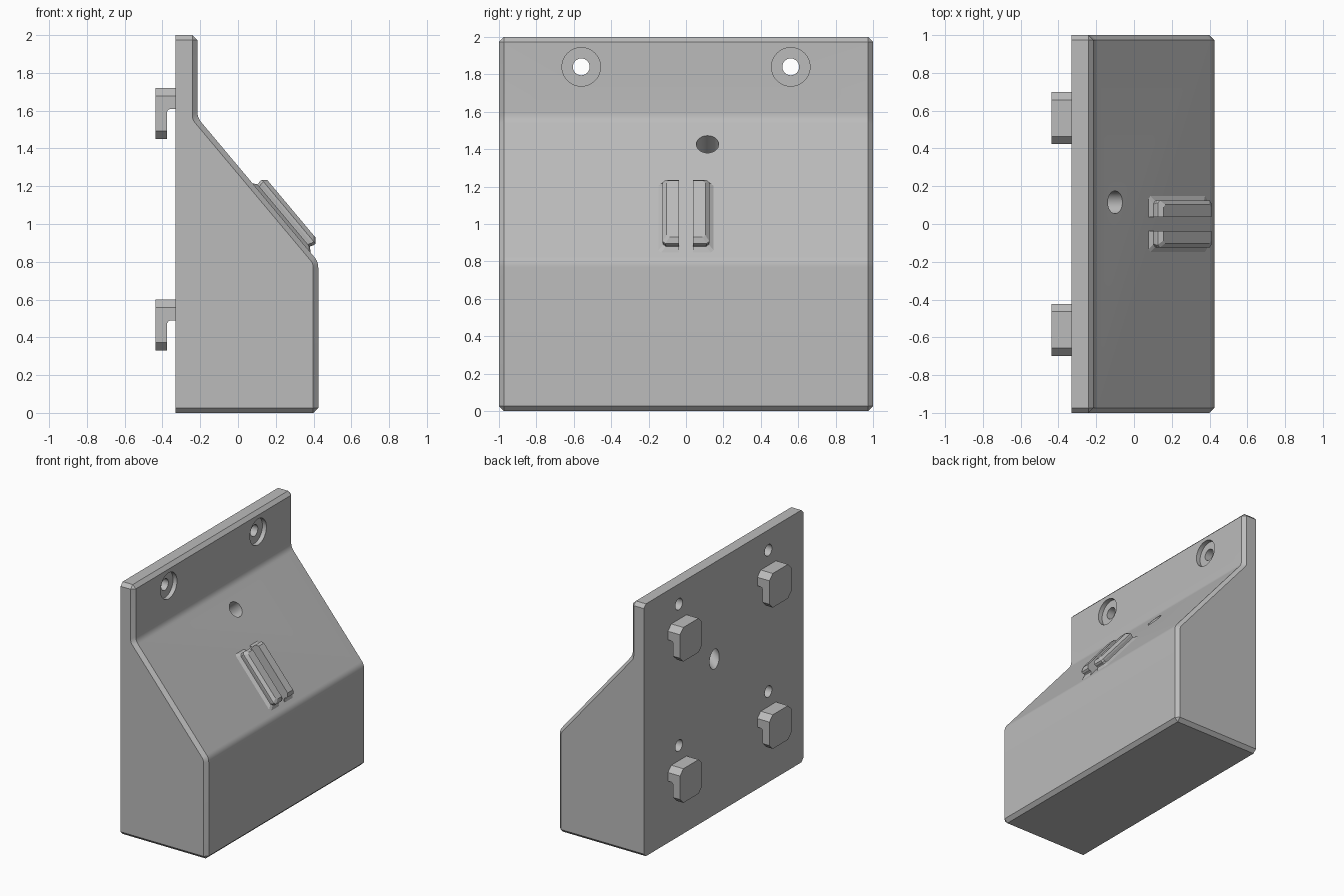
import bpy, bmesh, math
from mathutils import Vector, Matrix

cube = bpy.data.objects.get("Cube")
if cube:
    bpy.data.objects.remove(cube, do_unlink=True)

grey = bpy.data.materials.new("plain grey")
grey.use_nodes = True
COLOUR = (0.5, 0.5, 0.5, 1)
grey.diffuse_color = COLOUR
grey.node_tree.nodes["Principled BSDF"].inputs["Base Color"].default_value = COLOUR

BACK, FRONT, LIP, C = -0.33, 0.425, -0.215, 0.027
TILT = math.radians(50)
DOWN = Vector((math.cos(TILT), 0, -math.sin(TILT)))   # down the slope
OUT = Vector((math.sin(TILT), 0, math.cos(TILT)))     # away from the slope
SLOPE_TOP = Vector((-0.193, 0, 1.537))


def loft(name, rings):
    """Skin a list of equal point rings and close both ends."""
    bm = bmesh.new()
    loops = [[bm.verts.new(p) for p in ring] for ring in rings]
    n = len(loops[0])
    for a, b in zip(loops, loops[1:]):
        for i in range(n):
            j = (i + 1) % n
            bm.faces.new((a[i], a[j], b[j], b[i]))
    bm.faces.new(loops[0])
    bm.faces.new(loops[-1])
    bmesh.ops.remove_doubles(bm, verts=bm.verts, dist=1e-5)
    bmesh.ops.recalc_face_normals(bm, faces=bm.faces)
    mesh = bpy.data.meshes.new(name)
    bm.to_mesh(mesh)
    bm.free()
    mesh.materials.append(grey)
    obj = bpy.data.objects.new(name, mesh)
    bpy.context.collection.objects.link(obj)
    return obj


def cylinder(centre, axis, radius, length):
    turn = Vector(axis).to_track_quat('Z', 'Y').to_matrix().to_4x4()
    place = Matrix.Translation(centre) @ turn
    angles = [2 * math.pi * i / 48 for i in range(48)]
    return loft("cutter", [[place @ Vector((radius * math.cos(a), radius * math.sin(a), h))
                            for a in angles] for h in (-length / 2, length / 2)])


def activate(obj):
    bpy.ops.object.select_all(action='DESELECT')
    obj.select_set(True)
    bpy.context.view_layer.objects.active = obj


def cut(obj, cutter):
    cutter.hide_render = True
    activate(obj)
    mod = obj.modifiers.new("cut", 'BOOLEAN')
    mod.operation, mod.solver, mod.object = 'DIFFERENCE', 'EXACT', cutter
    bpy.ops.object.modifier_apply(modifier=mod.name)
    bpy.data.objects.remove(cutter, do_unlink=True)


def slope_z(x, inset):
    return SLOPE_TOP.z - (x - SLOPE_TOP.x) * math.tan(TILT) - inset / math.cos(TILT)


def bend(x, inset, first, last, reach):
    """Small rounded corner where a vertical face meets the slope."""
    corner = Vector((x, slope_z(x, inset)))
    a, b = corner + Vector(first) * reach, corner + Vector(last) * reach
    return [a * (1 - t) ** 2 + corner * 2 * t * (1 - t) + b * t * t
            for t in (i / 5 for i in range(6))]


def profile(inset):
    """Side outline; the inset version collapses its chamfers to corners."""
    e, top, k = inset, 2 - inset, C - inset
    up = (-DOWN.x, -DOWN.z)
    down = (DOWN.x, DOWN.z)
    reach = 0.032 if not inset else 0.022
    return ([(BACK, e), (FRONT - e - k, e), (FRONT - e, e + k)]
            + bend(FRONT - e, e, (0, -1), up, reach)
            + bend(LIP - e, e, down, (0, 1), reach)
            + [(LIP - e, top - k), (LIP - e - k, top), (BACK, top)])


# Wedge-shaped housing with chamfered front and side edges
housing = loft("housing", [[(x, y, z) for x, z in profile(inset)]
                           for y, inset in ((-1, C), (C - 1, 0), (1 - C, 0), (1, C))])

# Mounting holes: the upper pair is through and counterbored, the lower pair blind
for y in (-0.56, 0.56):
    cut(housing, cylinder((BACK, y, 1.84), (1, 0, 0), 0.045, 0.5))
    cut(housing, cylinder((LIP, y, 1.84), (1, 0, 0), 0.103, 0.07))
    cut(housing, cylinder((BACK, y, 0.72), (1, 0, 0), 0.045, 0.23))

# Cable hole square to the slope
cut(housing, cylinder((-0.1, 0.115, slope_z(-0.1, 0)), OUT, 0.06, 1.2))
activate(housing)
bpy.ops.object.shade_smooth_by_angle(angle=math.radians(30))

# Four hooks on the back: chamfered blocks with a notch behind the tongue
HALF_W, HOOK_H, CUT = 0.1375, 0.27, 0.042
for side, y in (("right", -0.56), ("left", 0.56)):
    for level, top in (("lower", 0.6), ("upper", 1.72)):
        low = top - HOOK_H
        outline = [(-HALF_W, low + CUT), (CUT - HALF_W, low), (HALF_W - CUT, low),
                   (HALF_W, low + CUT), (HALF_W, top - CUT), (HALF_W - CUT, top),
                   (CUT - HALF_W, top), (-HALF_W, top - CUT)]
        hook = loft(f"{level}_{side}_hook", [[(x, y + v, z) for v, z in outline]
                                             for x in (-0.436, BACK + 0.01)])
        notch = [(-0.376, low - 0.1), (-0.376, top - 0.128), (-0.369, top - 0.115),
                 (-0.357, top - 0.11), (-0.3, top - 0.11), (-0.3, low - 0.1)]
        cut(hook, loft("cutter", [[(x, y + v, z) for x, z in notch] for v in (-0.3, 0.3)]))

# Split holder rail: flared foot, neck and chamfered head (height, start, end, half width)
SECTIONS = [(-0.01, 0.42, 0.90, 0.148), (0, 0.42, 0.90, 0.148), (0.016, 0.44, 0.872, 0.122),
            (0.022, 0.44, 0.872, 0.122), (0.036, 0.437, 0.879, 0.125),
            (0.05, 0.437, 0.879, 0.125), (0.071, 0.458, 0.853, 0.103)]
for side, s in (("right", -1), ("left", 1)):
    rings = []
    for h, start, end, wide in SECTIONS:
        corners = ((start, 0.037), (start, wide - 0.015), (start + 0.015, wide),
                   (end - 0.015, wide), (end, wide - 0.015), (end, 0.037))
        rings.append([SLOPE_TOP + DOWN * t + OUT * h + Vector((0, s * w, 0))
                      for t, w in corners])
    loft(f"{side}_holder_rail", rings)
